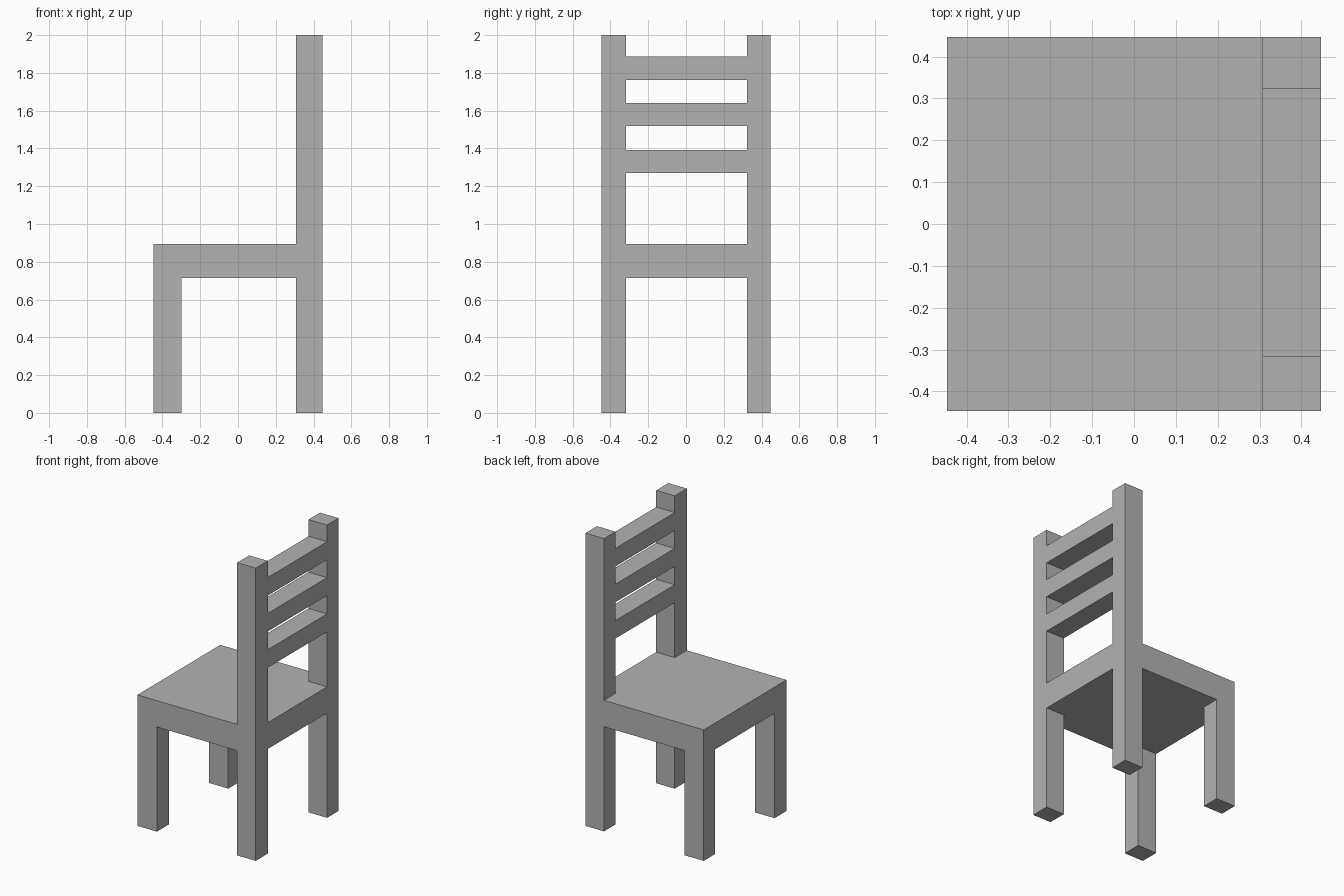
import bpy

cube = bpy.data.objects.get("Cube")
if cube:
    bpy.data.objects.remove(cube, do_unlink=True)

grey = bpy.data.materials.new("plain_grey")
grey.use_nodes = True
colour = (0.45, 0.45, 0.45, 1)
grey.diffuse_color = colour
grey.node_tree.nodes["Principled BSDF"].inputs["Base Color"].default_value = colour


def box(name, xs, ys, zs):
    """Add a box spanning the given ranges, with its scale applied."""
    spans = (xs, ys, zs)
    bpy.ops.mesh.primitive_cube_add(size=1, location=[(a + b) / 2 for a, b in spans])
    obj = bpy.context.object
    obj.name = name
    obj.scale = [b - a for a, b in spans]
    bpy.ops.object.transform_apply(location=False, rotation=False, scale=True)
    obj.data.materials.append(grey)
    return obj


HALF = 0.447
SEAT_LOW, SEAT_TOP = 0.715, 0.895
POST_FRONT = 0.307
sides = {"right": (-HALF, -0.317), "left": (0.323, HALF)}
inner = (sides["right"][1], sides["left"][0])

# Seat slab, with its rear strip fitted between the back posts
box("seat", (-HALF, POST_FRONT), (-HALF, HALF), (SEAT_LOW, SEAT_TOP))
box("seat_rear", (POST_FRONT, HALF), inner, (SEAT_LOW, SEAT_TOP))

# Short legs and tall back posts
for side, ys in sides.items():
    box(f"short_leg_{side}", (-HALF, -0.3), ys, (0, SEAT_LOW))
    box(f"back_post_{side}", (POST_FRONT, HALF), ys, (0, 2))

# Backrest slats
for name, low in (("lower", 1.27), ("middle", 1.518), ("upper", 1.763)):
    box(f"back_slat_{name}", (POST_FRONT, HALF), inner, (low, low + 0.123))
